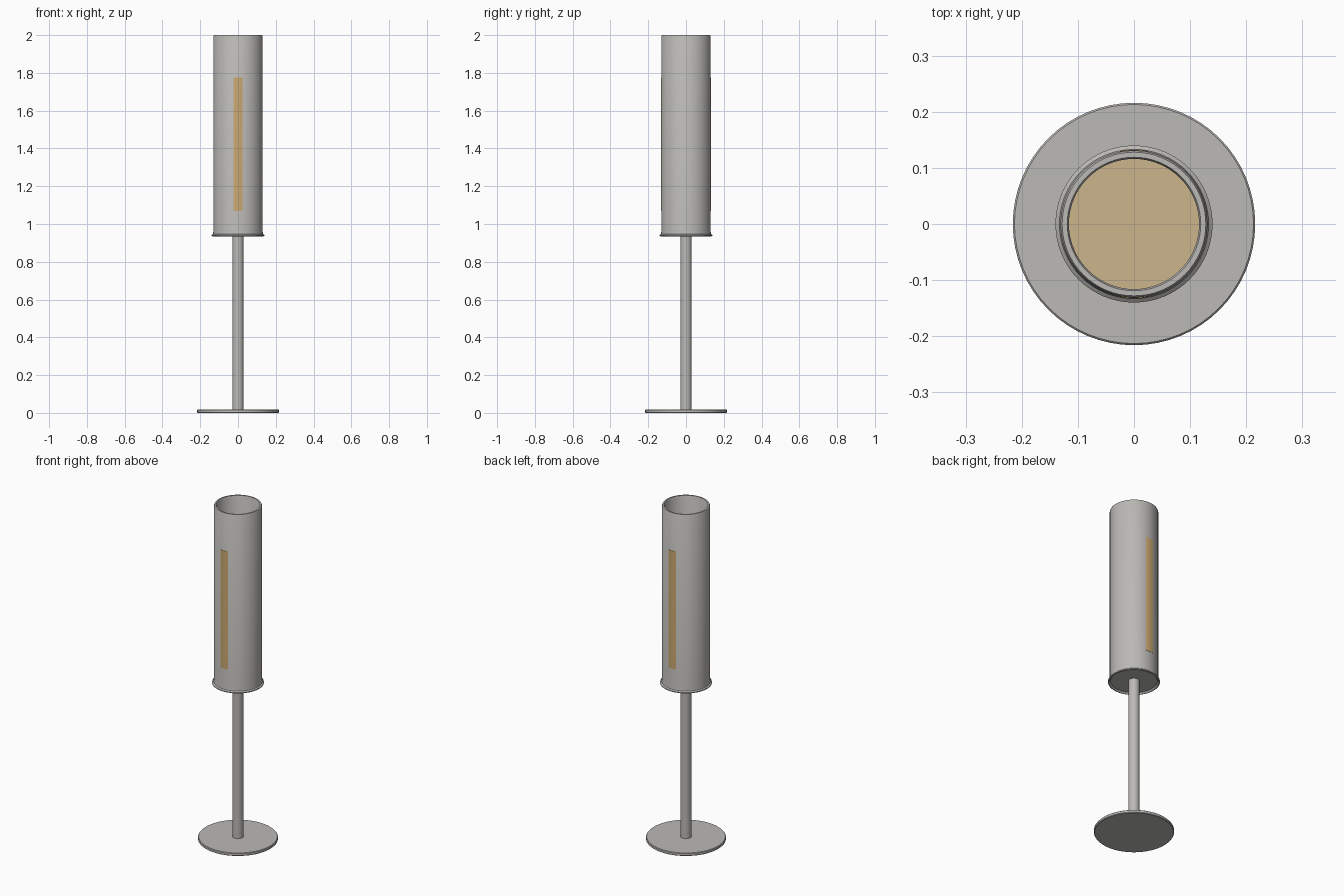
import bpy, math

if "Cube" in bpy.data.objects:
    bpy.data.objects.remove(bpy.data.objects["Cube"])

def material(name, rgb):
    m = bpy.data.materials.new(name)
    m.diffuse_color = (*rgb, 1)
    m.use_nodes = True
    m.node_tree.nodes["Principled BSDF"].inputs["Base Color"].default_value = m.diffuse_color
    return m

GREY = material("warm_grey_metal", (0.50, 0.49, 0.47))
AMBER = material("amber_glow", (0.60, 0.40, 0.17))
TAN = material("tan_diffuser", (0.60, 0.46, 0.26))
N = 64

def make(name, verts, faces, mat):
    me = bpy.data.meshes.new(name)
    me.from_pydata(verts, [], faces)
    me.materials.append(mat)
    ob = bpy.data.objects.new(name, me)
    bpy.context.collection.objects.link(ob)
    bpy.ops.object.select_all(action='DESELECT')
    ob.select_set(True)
    bpy.context.view_layer.objects.active = ob
    bpy.ops.object.shade_smooth_by_angle(angle=math.radians(35))
    return ob

def lathe(name, profile, mat, closed=False):
    """Spin (radius, z) points, given bottom-outside-up, round the z axis."""
    k = len(profile)
    verts = [(r * math.cos(2 * math.pi * i / N), r * math.sin(2 * math.pi * i / N), z)
             for r, z in profile for i in range(N)]
    faces = []
    for j in range(k if closed else k - 1):
        a, b = j * N, (j + 1) % k * N
        faces += [(a + i, a + (i + 1) % N, b + (i + 1) % N, b + i) for i in range(N)]
    if not closed:
        faces += [tuple(reversed(range(N))), tuple(range((k - 1) * N, k * N))]
    return make(name, verts, faces, mat)

# Foot disc and stem
lathe("base_disc", [(0.213, 0), (0.216, 0.003), (0.216, 0.015), (0.213, 0.018)], GREY)
lathe("stem", [(0.03, 0.015), (0.03, 0.955)], GREY)

# Hollow shade with flared bottom lip and rounded top rim
lathe("shade", [(0.134, 0.935), (0.140, 0.937), (0.140, 0.942), (0.133, 0.948),
                (0.131, 0.958), (0.131, 1.994), (0.128, 2.0), (0.119, 2.0),
                (0.116, 1.994), (0.116, 0.95), (0.125, 0.945)], GREY, closed=True)
lathe("shade_bottom", [(0.128, 0.944), (0.128, 0.952)], GREY)

# Tan disc seen down inside the shade
lathe("inner_diffuser", [(0.1165, 0.951), (0.1165, 0.962)], TAN)

# Curved light strips on the front and back of the shade
def strip(name, centre):
    half, steps, z0, z1 = 0.19, 8, 1.07, 1.775
    verts, faces = [], []
    for i in range(steps + 1):
        a = centre - half + 2 * half * i / steps
        for r, z in ((0.130, z0), (0.1322, z0), (0.1322, z1), (0.130, z1)):
            verts.append((r * math.cos(a), r * math.sin(a), z))
    for i in range(steps):
        p, q = 4 * i, 4 * i + 4
        faces += [(p + j, q + j, q + (j + 1) % 4, p + (j + 1) % 4) for j in range(4)]
    e = 4 * steps
    faces += [(0, 1, 2, 3), (e + 3, e + 2, e + 1, e)]
    make(name, verts, faces, AMBER)

strip("front_light_strip", -math.pi / 2)
strip("back_light_strip", math.pi / 2)
